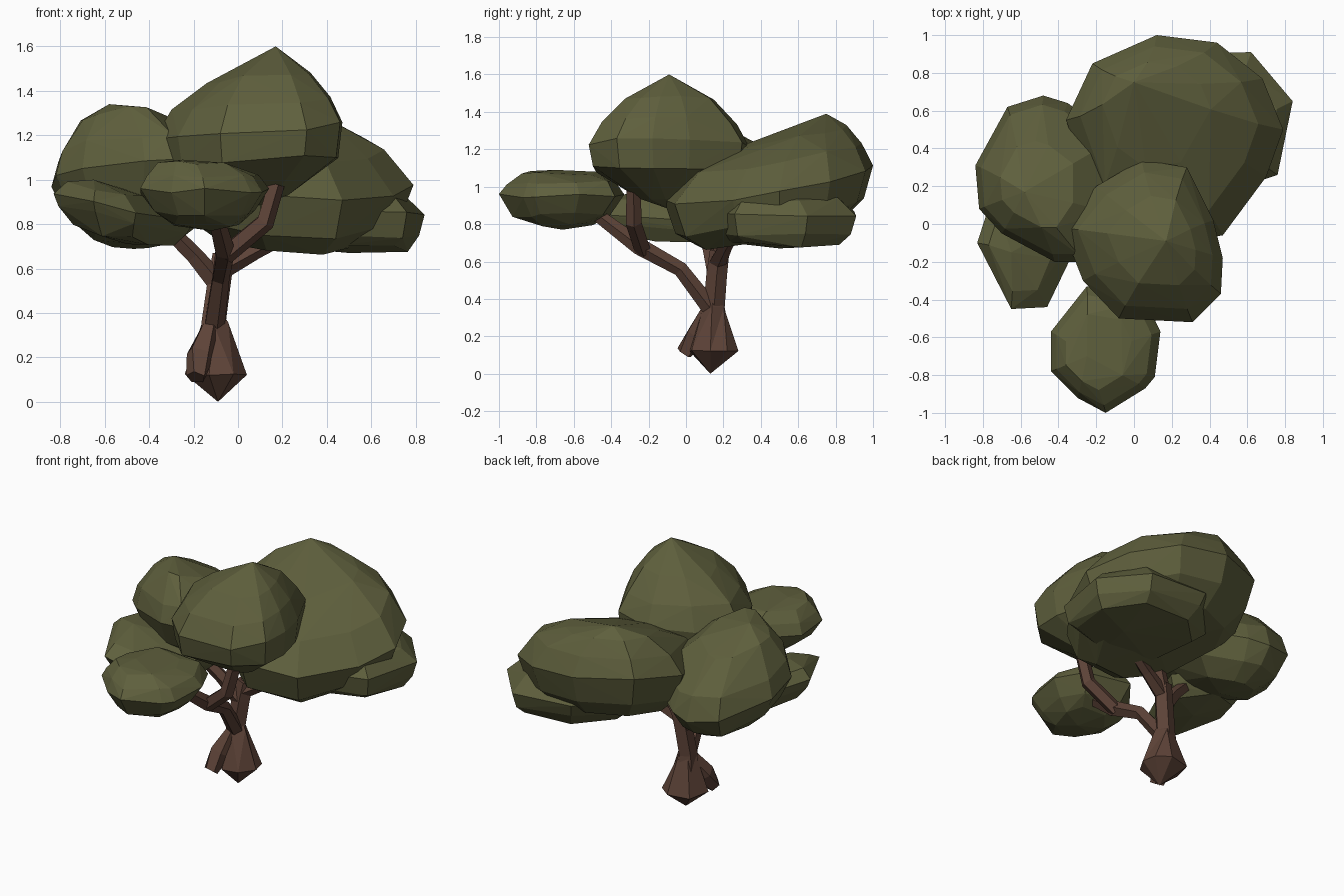
import bpy
import bmesh
import math
import random
from mathutils import Vector

random.seed(4)
cube = bpy.data.objects.get("Cube")
if cube:
    bpy.data.objects.remove(cube, do_unlink=True)


def make_material(name, colour):
    material = bpy.data.materials.new(name)
    material.use_nodes = True
    material.diffuse_color = colour
    material.node_tree.nodes["Principled BSDF"].inputs["Base Color"].default_value = colour
    return material


leaf_green = make_material("olive leaf green", (0.113, 0.115, 0.046, 1))
bark_brown = make_material("bark brown", (0.11, 0.056, 0.039, 1))


def finish(bm, name, material):
    bmesh.ops.recalc_face_normals(bm, faces=bm.faces)
    mesh = bpy.data.meshes.new(name)
    bm.to_mesh(mesh)
    bm.free()
    mesh.materials.append(material)
    part = bpy.data.objects.new(name, mesh)
    bpy.context.collection.objects.link(part)
    return part


def lump(name, material, outline, belly, crown, levels, tilt=(0, 0), rough=0.014):
    """Faceted mass: a plan outline scaled through (height, scale) levels from belly to crown."""
    bm = bmesh.new()
    belly, crown = Vector(belly), Vector(crown)
    bm.verts.new(belly)
    bm.verts.new(crown)
    for height, scale in levels:
        blend = (height - belly.z) / (crown.z - belly.z)
        centre = belly.lerp(crown, blend)
        for x, y in outline:
            dx, dy = (x - centre.x) * scale, (y - centre.y) * scale
            lift = dx * tilt[0] + dy * tilt[1]
            wobble = random.uniform(-rough, rough)
            bm.verts.new((centre.x + dx, centre.y + dy, height + lift + wobble))
    hull = bmesh.ops.convex_hull(bm, input=bm.verts)
    loose = {v for v in hull["geom_interior"] + hull["geom_unused"]
             if isinstance(v, bmesh.types.BMVert)}
    bmesh.ops.delete(bm, geom=list(loose), context="VERTS")
    # Merge tiny facets into broad chiselled planes
    bmesh.ops.remove_doubles(bm, verts=bm.verts, dist=0.05)
    return finish(bm, name, material)


def limb(name, path, radii, sides=5):
    """Tapered faceted tube along a path."""
    bm = bmesh.new()
    points = [Vector(p) for p in path]
    rings = []
    for i, (point, radius) in enumerate(zip(points, radii)):
        along = points[min(i + 1, len(points) - 1)] - points[max(i - 1, 0)]
        turn = Vector((0, 0, 1)).rotation_difference(along.normalized())
        ring = []
        for k in range(sides):
            angle = math.tau * k / sides
            offset = Vector((math.cos(angle), math.sin(angle), 0)) * radius
            ring.append(bm.verts.new(point + turn @ offset))
        rings.append(ring)
    for low, high in zip(rings, rings[1:]):
        for k in range(sides):
            n = (k + 1) % sides
            bm.faces.new((low[k], low[n], high[n], high[k]))
    bm.faces.new(rings[0])
    bm.faces.new(rings[-1])
    return finish(bm, name, bark_brown)


# Foliage masses
lump("crown_foliage", leaf_green,
     [(0.04, 0.34), (0.28, 0.3), (0.42, 0.02), (0.47, -0.18), (0.46, -0.37), (0.31, -0.52),
      (-0.08, -0.5), (-0.27, -0.3), (-0.38, -0.02), (-0.2, 0.2)],
     (0.06, -0.06, 0.87), (0.17, -0.09, 1.6),
     [(0.93, 0.4), (1.08, 0.95), (1.22, 1), (1.34, 0.84), (1.47, 0.55)], tilt=(0.08, 0))

lump("back_foliage", leaf_green,
     [(0.12, 1), (0.44, 0.96), (0.68, 0.77), (0.79, 0.5), (0.7, 0.25), (0.47, -0.06),
      (0.1, -0.12), (-0.2, 0.1), (-0.36, 0.55), (-0.22, 0.85)],
     (0.2, 0.45, 0.72), (0, 0.75, 1.39),
     [(0.75, 0.68), (0.86, 0.9), (1.05, 1), (1.2, 0.82), (1.31, 0.5)], tilt=(-0.08, 0.18))

lump("lower_left_foliage", leaf_green,
     [(0.62, 0.91), (0.84, 0.65), (0.76, 0.26), (0.4, 0.14), (0, 0.2), (-0.05, 0.65),
      (0.2, 0.9)],
     (0.5, 0.5, 0.67), (0.45, 0.45, 1.06),
     [(0.7, 0.78), (0.76, 0.93), (0.86, 1), (0.95, 0.78)], tilt=(-0.05, 0))

lump("right_foliage", leaf_green,
     [(-0.84, 0.31), (-0.67, 0.62), (-0.48, 0.68), (-0.35, 0.64), (-0.1, 0.45), (-0.1, 0.05),
      (-0.27, -0.2), (-0.42, -0.2), (-0.7, -0.05), (-0.82, 0.08)],
     (-0.45, 0.25, 0.71), (-0.58, 0.17, 1.34),
     [(0.75, 0.5), (0.84, 0.82), (0.98, 1), (1.11, 0.9), (1.27, 0.52)], tilt=(0, -0.25))

lump("lower_right_foliage", leaf_green,
     [(-0.83, -0.1), (-0.65, -0.45), (-0.46, -0.44), (-0.36, -0.2), (-0.2, 0.1), (-0.45, 0.3),
      (-0.75, 0.15)],
     (-0.5, -0.05, 0.71), (-0.65, -0.15, 1.0),
     [(0.74, 0.72), (0.83, 0.92), (0.89, 1), (0.96, 0.7)], tilt=(-0.2, 0))

lump("front_foliage", leaf_green,
     [(-0.15, -1), (0.06, -0.87), (0.11, -0.81), (0.14, -0.57), (0.05, -0.38), (-0.25, -0.33),
      (-0.44, -0.57), (-0.44, -0.78), (-0.3, -0.92)],
     (-0.12, -0.66, 0.77), (-0.25, -0.7, 1.09),
     [(0.8, 0.5), (0.85, 0.78), (0.95, 1), (1.02, 0.87), (1.07, 0.6)])

# Root ball, spur and trunk
lump("root_ball", bark_brown,
     [(0.04, 0.13), (0.02, 0.22), (-0.06, 0.28), (-0.2, 0.25), (-0.24, 0.11), (-0.13, 0.02),
      (-0.02, 0.03)],
     (-0.09, 0.13, 0), (-0.11, 0.15, 0.46),
     [(0.12, 1), (0.21, 0.72), (0.36, 0.42)], rough=0.006)
limb("root_spur", [(-0.12, 0.12, 0.33), (-0.17, 0.06, 0.21), (-0.19, -0.01, 0.11)],
     [0.045, 0.065, 0.045])
limb("trunk", [(-0.11, 0.15, 0.2), (-0.115, 0.15, 0.36), (-0.09, 0.165, 0.54), (-0.07, 0.18, 0.66)],
     [0.085, 0.06, 0.058, 0.055])

# Branches
limb("front_branch", [(-0.11, 0.14, 0.34), (-0.08, -0.03, 0.56), (-0.06, -0.25, 0.68),
                      (-0.1, -0.45, 0.83), (-0.1, -0.55, 0.9)],
     [0.05, 0.042, 0.048, 0.038, 0.03])
limb("front_upright_branch", [(-0.06, -0.23, 0.66), (0.12, -0.28, 0.81), (0.17, -0.28, 0.98)],
     [0.045, 0.045, 0.04])
limb("right_branch", [(-0.1, 0.16, 0.54), (-0.2, 0.13, 0.66), (-0.32, 0.09, 0.78)],
     [0.05, 0.042, 0.038])
limb("left_branch", [(-0.07, 0.17, 0.6), (0.08, 0.21, 0.68), (0.28, 0.27, 0.78)],
     [0.048, 0.038, 0.032])
limb("back_branch", [(-0.07, 0.18, 0.62), (-0.03, 0.2, 0.72), (0.0, 0.24, 0.85)],
     [0.045, 0.04, 0.03])
